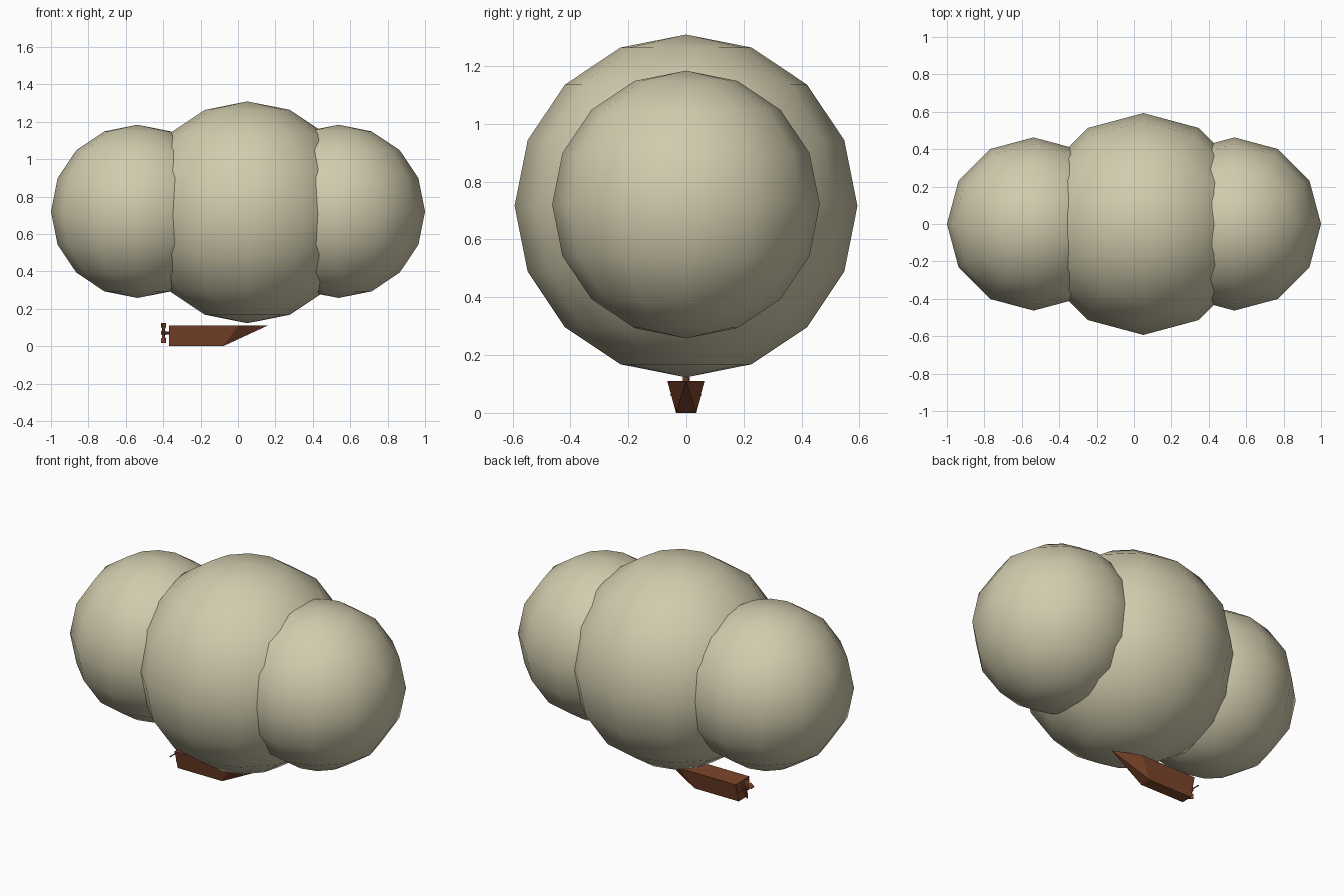
import bpy, bmesh
from math import radians
from mathutils import Matrix, Vector

if "Cube" in bpy.data.objects:
    bpy.data.objects.remove(bpy.data.objects["Cube"], do_unlink=True)


def material(name, rgb):
    m = bpy.data.materials.new(name)
    m.use_nodes = True
    m.diffuse_color = (*rgb, 1)
    bsdf = m.node_tree.nodes["Principled BSDF"]
    bsdf.inputs["Base Color"].default_value = (*rgb, 1)
    bsdf.inputs["Roughness"].default_value = 0.8
    return m


canvas = material("cream canvas", (0.64, 0.60, 0.42))
wood = material("red brown wood", (0.21, 0.062, 0.025))


def finish(bm, name, mat, smooth=False):
    bmesh.ops.recalc_face_normals(bm, faces=bm.faces)
    mesh = bpy.data.meshes.new(name)
    bm.to_mesh(mesh)
    bm.free()
    mesh.materials.append(mat)
    for p in mesh.polygons:
        p.use_smooth = smooth
    obj = bpy.data.objects.new(name, mesh)
    bpy.context.collection.objects.link(obj)
    return obj


# Three overlapping gas bags
def gas_bag(name, x, z, radius):
    bm = bmesh.new()
    bmesh.ops.create_uvsphere(bm, u_segments=12, v_segments=8, radius=radius,
                              matrix=Matrix.Translation((x, 0, z)))
    finish(bm, name, canvas, smooth=True)


gas_bag("middle_gas_bag", 0.05, 0.716, 0.593)
gas_bag("left_gas_bag", 0.537, 0.721, 0.463)
gas_bag("right_gas_bag", -0.537, 0.721, 0.463)

# Boat-shaped gondola: flared sides and a raked, pointed bow
bm = bmesh.new()
deck = [(-0.37, -0.065), (0.0, -0.065), (0.158, 0), (0.0, 0.065), (-0.37, 0.065)]
keel = [(-0.37, -0.035), (-0.08, -0.035), (-0.08, 0.035), (-0.37, 0.035)]
d = [bm.verts.new((x, y, 0.11)) for x, y in deck]
k = [bm.verts.new((x, y, 0)) for x, y in keel]
for loop in (d, k, (k[0], k[1], d[1], d[0]), (k[2], k[3], d[4], d[3]),
             (k[3], k[0], d[0], d[4]), (k[1], d[2], d[1]),
             (k[2], d[3], d[2]), (k[1], k[2], d[2])):
    bm.faces.new(loop)
finish(bm, "gondola", wood)

# Propeller at the stern: shaft, hub and four flared blades
hub = Vector((-0.398, 0, 0.071))
bm = bmesh.new()
bmesh.ops.create_cone(bm, cap_ends=True, segments=8, radius1=0.007, radius2=0.007,
                      depth=0.045,
                      matrix=Matrix.Translation((-0.388, 0, hub.z)) @ Matrix.Rotation(radians(90), 4, 'Y'))
finish(bm, "propeller_shaft", wood)

bm = bmesh.new()
for i in range(4):
    turn = Matrix.Translation(hub) @ Matrix.Rotation(radians(90 * i), 4, 'X')
    twist = turn @ Matrix.Rotation(radians(40), 4, 'Z')
    rings = []
    for r, half in ((0.0, 0.006), (0.024, 0.008), (0.03, 0.015), (0.054, 0.015)):
        rings.append([bm.verts.new(twist @ Vector((x * half, y * 0.003, r)))
                      for x, y in ((-1, -1), (1, -1), (1, 1), (-1, 1))])
    for a, b in zip(rings, rings[1:]):
        for j in range(4):
            n = (j + 1) % 4
            bm.faces.new((a[j], a[n], b[n], b[j]))
    bm.faces.new(rings[0])
    bm.faces.new(rings[-1])
finish(bm, "propeller_blades", wood)
